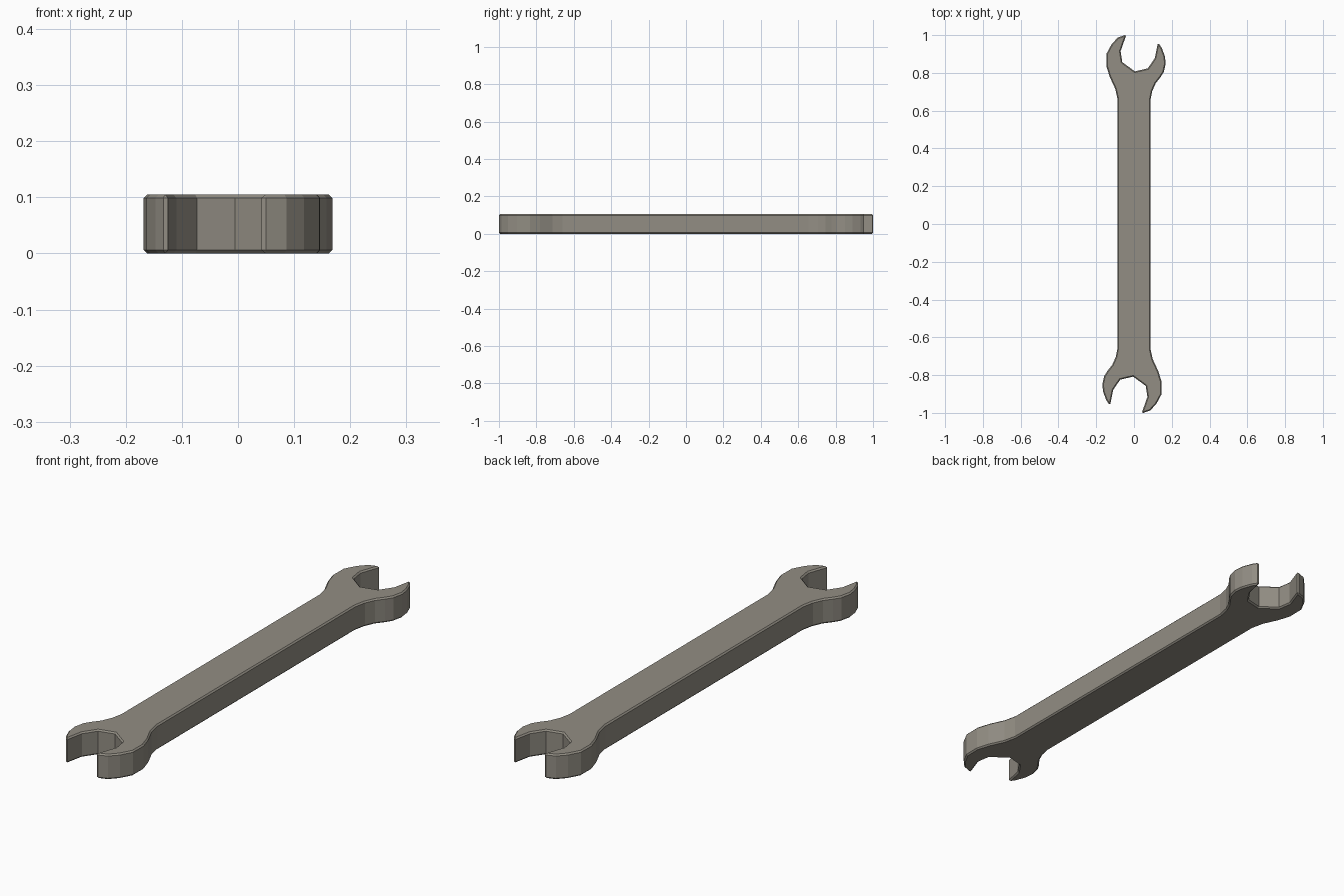
import bpy, bmesh

if "Cube" in bpy.data.objects:
    bpy.data.objects.remove(bpy.data.objects["Cube"])

HEIGHT, CHAMFER = 0.105, 0.006

# Outline of the back head, from the right of the shank round to the left
half = [
    (0.087, 0.655), (0.097, 0.705), (0.115, 0.745), (0.140, 0.777),
    (0.158, 0.805), (0.168, 0.850), (0.163, 0.890), (0.147, 0.932),   # right jaw, outside
    (0.133, 0.953), (0.125, 0.953),                                    # right tip
    (0.110, 0.878), (0.073, 0.824), (0.005, 0.808),                    # mouth
    (-0.062, 0.857), (-0.071, 0.915), (-0.042, 0.997),
    (-0.050, 1.000), (-0.086, 0.987), (-0.118, 0.953),                 # left tip
    (-0.145, 0.903), (-0.146, 0.835), (-0.129, 0.780),                 # left jaw, outside
    (-0.099, 0.715), (-0.087, 0.660),
]
# The front head is the same outline turned half way round
outline = half + [(-x, -y) for x, y in half]

# Extrude the outline and chamfer the top and bottom rims
bm = bmesh.new()
base = bm.faces.new([bm.verts.new((x, y, 0)) for x, y in outline])
ext = bmesh.ops.extrude_face_region(bm, geom=[base], use_keep_orig=True)
bmesh.ops.translate(bm, vec=(0, 0, HEIGHT),
                    verts=[g for g in ext["geom"] if isinstance(g, bmesh.types.BMVert)])
bmesh.ops.recalc_face_normals(bm, faces=bm.faces)
rims = [e for e in bm.edges if abs(e.verts[0].co.z - e.verts[1].co.z) < 1e-5]
bmesh.ops.bevel(bm, geom=rims, offset=CHAMFER, segments=1, affect='EDGES', clamp_overlap=True)
bmesh.ops.recalc_face_normals(bm, faces=bm.faces)

mesh = bpy.data.meshes.new("wrench")
bm.to_mesh(mesh)
bm.free()
wrench = bpy.data.objects.new("wrench", mesh)
bpy.context.collection.objects.link(wrench)

# Dull steel
steel = bpy.data.materials.new("dull_steel")
steel.diffuse_color = (0.29, 0.27, 0.23, 1)
steel.use_nodes = True
steel.node_tree.nodes["Principled BSDF"].inputs["Base Color"].default_value = steel.diffuse_color
mesh.materials.append(steel)
